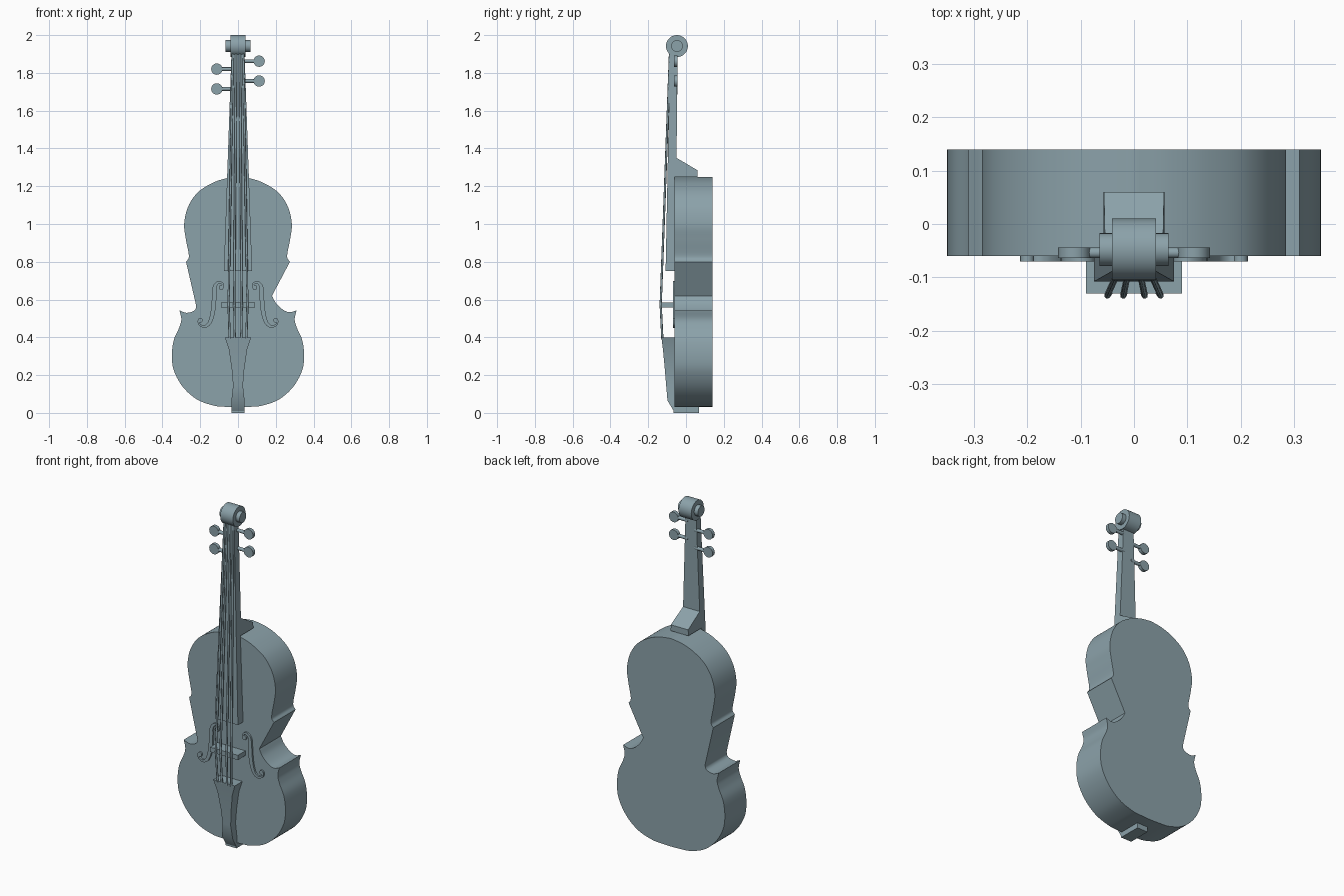
import bpy, bmesh, math
from mathutils import Vector

if "Cube" in bpy.data.objects:
    bpy.data.objects.remove(bpy.data.objects["Cube"])

COLOUR = (0.26, 0.36, 0.40, 1)
grey = bpy.data.materials.new("blue_grey")
grey.use_nodes = True
grey.diffuse_color = COLOUR
grey.node_tree.nodes["Principled BSDF"].inputs["Base Color"].default_value = COLOUR


def finish(name, bm, angle=28):
    """Turn a bmesh into a named, shaded object."""
    bmesh.ops.recalc_face_normals(bm, faces=bm.faces)
    mesh = bpy.data.meshes.new(name)
    bm.to_mesh(mesh)
    bm.free()
    obj = bpy.data.objects.new(name, mesh)
    bpy.context.collection.objects.link(obj)
    mesh.materials.append(grey)
    bpy.ops.object.select_all(action='DESELECT')
    obj.select_set(True)
    bpy.context.view_layer.objects.active = obj
    bpy.ops.object.shade_smooth_by_angle(angle=math.radians(angle))
    return obj


def loft(name, rings, angle=28):
    """Skin a list of closed rings with equal point counts and cap the ends."""
    bm = bmesh.new()
    rows = [[bm.verts.new(p) for p in ring] for ring in rings]
    n = len(rows[0])
    for a, b in zip(rows, rows[1:]):
        for i in range(n):
            j = (i + 1) % n
            bm.faces.new((a[i], a[j], b[j], b[i]))
    bm.faces.new(rows[0])
    bm.faces.new(rows[-1])
    return finish(name, bm, angle)


def box(name, w, y0, y1, z0, z1):
    return loft(name, [[(-w, y0, z), (w, y0, z), (w, y1, z), (-w, y1, z)]
                       for z in (z0, z1)])


def rod(name, start, end, radius, sides=24):
    """Cylinder between two points."""
    start, end = Vector(start), Vector(end)
    turn = (end - start).to_track_quat('Z', 'Y')
    ring = [turn @ Vector((radius * math.cos(t), radius * math.sin(t), 0))
            for t in (math.tau * i / sides for i in range(sides))]
    return loft(name, [[p + v for v in ring] for p in (start, end)], 50)


def smooth(points, steps=6):
    """Catmull-Rom curve through 2D points."""
    p = [Vector(q) for q in points]
    p = [2 * p[0] - p[1]] + p + [2 * p[-1] - p[-2]]
    out = []
    for a, b, c, d in zip(p, p[1:], p[2:], p[3:]):
        for i in range(steps):
            t = i / steps
            out.append(0.5 * (2 * b + (c - a) * t + (2 * a - 5 * b + 4 * c - d) * t * t
                              + (3 * b - a - 3 * c + d) * t ** 3))
    return out + [p[-2]]


# Body: outline in smooth runs between corners; the waist differs by side
upper = [(0, 1.25), (.07, 1.24), (.14, 1.215), (.215, 1.165), (.265, 1.09),
         (.285, 1.0), (.276, .92), (.26, .83), (.275, .80)]
lower = [(.31, .543), (.30, .495), (.312, .45), (.34, .385), (.35, .30), (.338, .22),
         (.29, .135), (.215, .07), (.125, .038), (.06, .032), (0, .03)]
left_waist = [(.18, .62), (.202, .58), (.24, .545), (.275, .533), (.31, .543)]
right_waist = [(.222, .57), (.225, .55), (.24, .537), (.275, .53), (.31, .543)]


def half(waist):
    return smooth(upper) + smooth(waist)[:-1] + smooth(lower)


outline = [(p.x, p.y) for p in half(left_waist)]
outline += [(-p.x, p.y) for p in reversed(half(right_waist)[1:-1])]
loft("body", [[(x, y, z) for x, z in outline] for y in (-.06, .14)])

# Neck, fingerboard and heel: one side profile, tapering towards the top
profile = [(-.108, .75), (-.06, .75), (-.06, 1.25), (.06, 1.25), (.06, 1.285),
           (-.05, 1.35), (-.045, 1.91), (-.085, 1.91)]
loft("neck_and_fingerboard",
     [[(s * (.075 - .035 * (z - .75)), y, z) for y, z in profile] for s in (-1, 1)])

# Tailpiece: height, half width, front depth
tail = [(.40, .07, -.13), (.335, .048, -.122), (.23, .033, -.112),
        (.145, .026, -.105), (.065, .035, -.098), (0.005, .035, -.062)]
loft("tailpiece", [[(-w, y, z), (w, y, z), (w, -.055, z), (-w, -.055, z)]
                   for z, w, y in tail])
box("end_block", .035, -.065, .07, 0, .045)
box("bridge", .09, -.13, -.055, .557, .585)

# Strings: tailpiece to bridge to nut
for k, (low, mid, top) in enumerate([(-.044, -.05, -.028), (-.017, -.02, -.01),
                                     (.017, .02, .01), (.044, .05, .028)]):
    path = [(low, -.125, .39), (mid, -.134, .572), (top, -.085, 1.9)]
    rod(f"lower_string_{k}", path[0], path[1], .006, 8)
    rod(f"upper_string_{k}", path[1], path[2], .006, 8)

# Scroll
rod("scroll", (-.041, -.048, 1.942), (.041, -.048, 1.942), .058, 32)
rod("scroll_hub", (-.065, -.048, 1.942), (.065, -.048, 1.942), .031, 24)

# Tuning pegs
for k, (side, z) in enumerate([(1, 1.862), (1, 1.757), (-1, 1.82), (-1, 1.715)]):
    rod(f"peg_shaft_{k}", (side * .02, -.054, z), (side * .09, -.054, z), .01, 12)
    rod(f"peg_head_{k}", (side * .112, -.064, z), (side * .112, -.044, z), .03, 24)

# Sound holes: raised S ribbons with round ends
stem = smooth([(.085, .655), (.08, .68), (.1, .692), (.122, .672), (.126, .63), (.128, .58),
               (.136, .52), (.152, .475), (.178, .457), (.205, .468), (.21, .49)])
for label, side in (("left", 1), ("right", -1)):
    a, b = [], []
    for i, p in enumerate(stem):
        d = (stem[min(i + 1, len(stem) - 1)] - stem[max(i - 1, 0)]).normalized()
        w = .004 + .008 * math.sin(math.pi * i / (len(stem) - 1)) ** 2
        a.append(p + Vector((-d.y, d.x)) * w)
        b.append(p - Vector((-d.y, d.x)) * w)
    loft(f"{label}_sound_hole",
         [[(side * q.x, y, q.y) for q, y in ((l, -.07), (r, -.07), (r, -.058), (l, -.058))]
          for l, r in zip(a, b)])
    for end, (x, z) in (("upper", (.089, .664)), ("lower", (.2, .49))):
        rod(f"{label}_sound_hole_{end}_eye", (side * x, -.07, z), (side * x, -.058, z), .013, 16)
